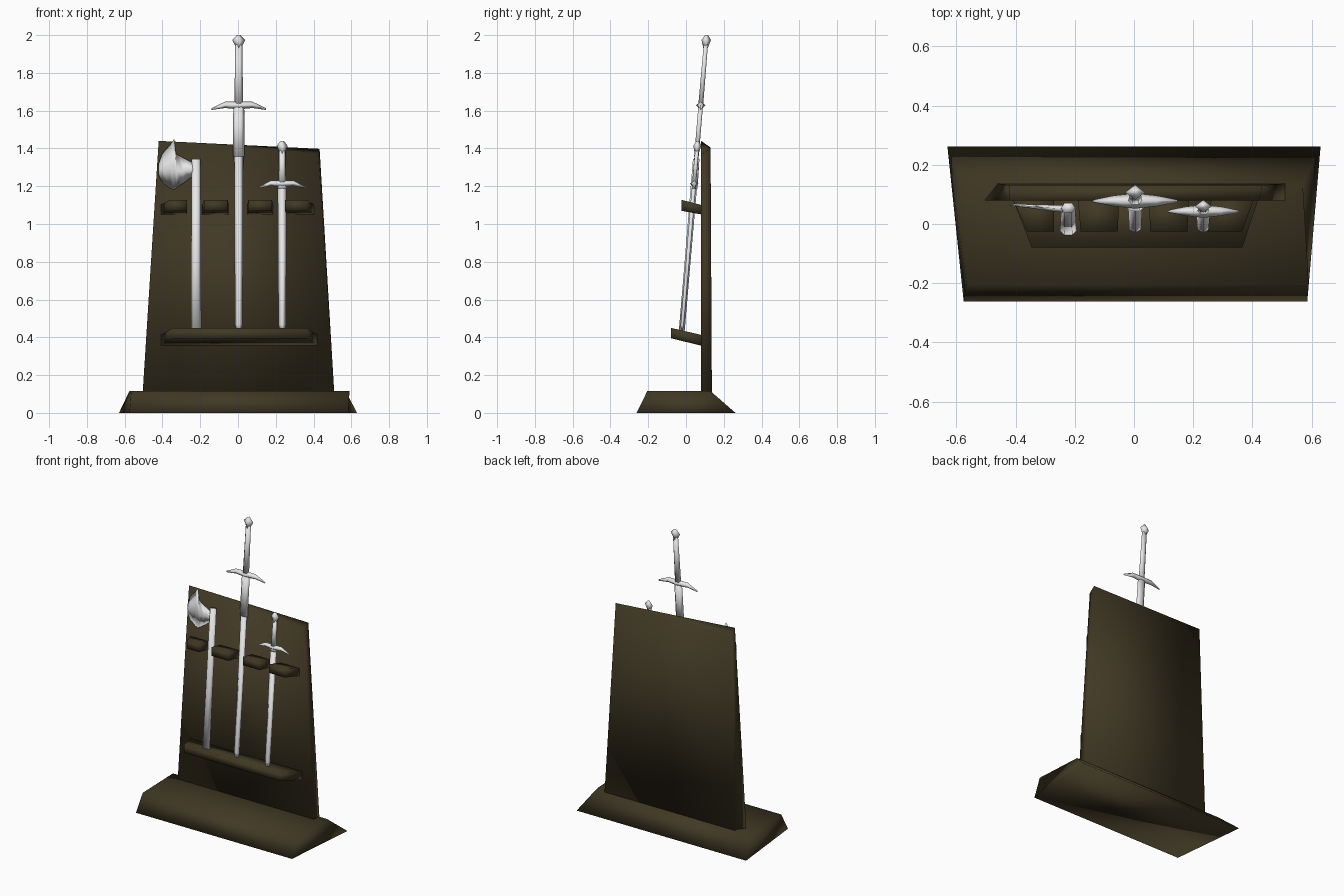
import bpy, bmesh, math

if "Cube" in bpy.data.objects:
    bpy.data.objects.remove(bpy.data.objects["Cube"])


def material(name, rgb):
    m = bpy.data.materials.new(name)
    m.diffuse_color = (*rgb, 1)
    m.use_nodes = True
    m.node_tree.nodes["Principled BSDF"].inputs["Base Color"].default_value = m.diffuse_color
    return m


WOOD = material("dark wood", (0.052, 0.040, 0.018))
STEEL = material("pale steel", (0.80, 0.80, 0.80))


def loft(name, rings, mat):
    """Skin a closed, smooth-shaded solid through rings of equal point count."""
    bm = bmesh.new()
    vr = [[bm.verts.new(p) for p in ring] for ring in rings]
    n = len(vr[0])
    for a, b in zip(vr, vr[1:]):
        for i in range(n):
            j = (i + 1) % n
            bm.faces.new((a[i], a[j], b[j], b[i]))
    bm.faces.new(vr[0])
    bm.faces.new(vr[-1])
    bmesh.ops.recalc_face_normals(bm, faces=bm.faces)
    for f in bm.faces:
        f.smooth = True
    me = bpy.data.meshes.new(name)
    bm.to_mesh(me)
    bm.free()
    me.materials.append(mat)
    ob = bpy.data.objects.new(name, me)
    bpy.context.collection.objects.link(ob)
    return ob


def lean(z):
    """Depth of the leaning weapons at height z."""
    return -0.021 + 0.084 * (z - 0.45)


def upright(name, x, rows, sides):
    """Leaning part from rows of (height, half width, half depth)."""
    rings = []
    for z, w, d in rows:
        ang = [2 * math.pi * i / sides for i in range(sides)]
        rings.append([(x + w * math.cos(a), lean(z) + d * math.sin(a), z) for a in ang])
    return loft(name, rings, STEEL)


# --- base: skewed plinth
loft("base", [
    [(-0.575, -0.262, 0), (0.585, -0.262, 0), (0.63, 0.262, 0), (-0.63, 0.262, 0)],
    [(-0.565, -0.205, 0.115), (0.59, -0.205, 0.115), (0.57, 0.13, 0.115), (-0.575, 0.13, 0.115)],
], WOOD)

# --- back board: tapered, crooked top that dips at the front right corner
loft("back_board", [
    [(-0.505, 0.08, 0.10), (0.51, 0.08, 0.10), (0.51, 0.137, 0.10), (-0.46, 0.137, 0.10)],
    [(-0.42, 0.08, 1.44), (0.425, 0.08, 1.37), (0.432, 0.13, 1.398), (-0.42, 0.13, 1.405)],
], WOOD)


def shelf(name, xb, xf, yb, yf, zb, zf):
    """Board-mounted block: back and front rectangles."""
    def rect(x, y, z):
        return [(x[0], y, z[0]), (x[1], y, z[0]), (x[1], y, z[1]), (x[0], y, z[1])]
    loft(name, [rect(xb, yb, zb), rect(xf, yf, zf)], WOOD)


# --- lower shelf and the four upper rack blocks
shelf("lower_shelf", (-0.41, 0.42), (-0.345, 0.365), 0.085, -0.08, (0.355, 0.412), (0.395, 0.45))
blocks = [((-0.41, -0.27), (-0.36, -0.27)), ((-0.19, -0.05), (-0.18, -0.055)),
          ((0.05, 0.185), (0.055, 0.18)), ((0.26, 0.405), (0.25, 0.365))]
for i, (xb, xf) in enumerate(blocks):
    shelf(f"rack_block_{i + 1}", xb, xf, 0.085, -0.025, (1.05, 1.10), (1.07, 1.128))


def sword(name, x, tip, shoulder, guard, top, span, s):
    """Point-down sword: blade, ricasso, grip, pommel and drooping crossguard."""
    upright(name + "_blade", x, [(tip, 0.012, 0.005), (tip + 0.03, 0.020, 0.009),
                                 (shoulder, 0.024, 0.011)], 4)
    upright(name + "_ricasso", x, [(shoulder - 0.002, 0.030 * s, 0.014 * s),
                                   (guard, 0.029 * s, 0.014 * s)], 6)
    upright(name + "_grip", x, [(guard, 0.023 * s, 0.015 * s),
                                (top - 0.05, 0.019 * s, 0.013 * s)], 6)
    upright(name + "_pommel", x, [(top - 0.068, 0.014 * s, 0.012 * s), (top - 0.026, 0.034 * s, 0.025 * s),
                                  (top, 0.010 * s, 0.008 * s)], 4)
    half = [(0, 0, 0.021, 0.026), (0.5, 0.003, 0.017, 0.018), (1, -0.019, 0.005, 0.004)]
    rows = [(-t, *r) for t, *r in half[:0:-1]] + half
    y = lean(guard)
    loft(name + "_crossguard", [[(x + t * span, y, guard + dz + h * s), (x + t * span, y - d * s, guard + dz),
                                 (x + t * span, y, guard + dz - h * s), (x + t * span, y + d * s, guard + dz)]
                                for t, dz, h, d in rows], STEEL)


sword("great_sword", 0.004, 0.437, 1.36, 1.628, 2.0, 0.143, 1.0)
sword("short_sword", 0.234, 0.437, 1.19, 1.213, 1.44, 0.12, 0.85)

# --- axe shaft
upright("axe_shaft", -0.222, [(0.437, 0.028, 0.018), (0.80, 0.026, 0.018),
                              (1.345, 0.024, 0.020)], 6)

# --- axe head: columns of (x, low z, high z, half thickness), swept slightly back
cols = [(-0.222, 1.255, 1.325, 0.013), (-0.25, 1.245, 1.33, 0.012), (-0.29, 1.215, 1.35, 0.010),
        (-0.328, 1.19, 1.372, 0.008), (-0.338, 1.182, 1.45, 0.007), (-0.36, 1.19, 1.42, 0.006),
        (-0.40, 1.22, 1.375, 0.004), (-0.422, 1.26, 1.315, 0.002)]
rings = []
for x, lo, hi, t in cols:
    y = lean(1.29) + 0.08 * (-0.222 - x)
    mid = (lo + hi) / 2
    rings.append([(x, y, lo), (x, y - t, mid), (x, y, hi), (x, y + t, mid)])
loft("axe_head", rings, STEEL)
